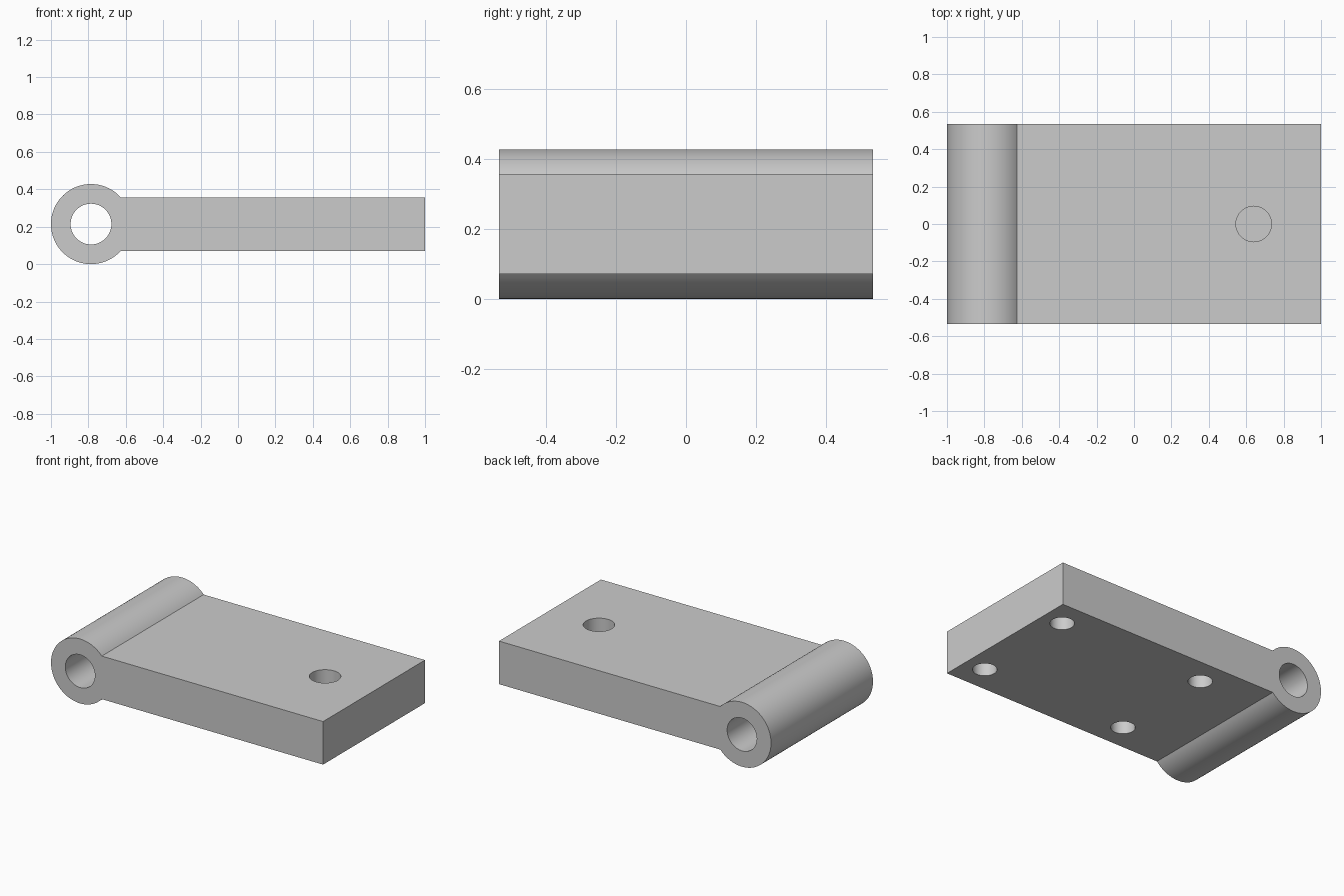
import bpy, bmesh, math
from mathutils import Matrix, Vector

cube = bpy.data.objects.get("Cube")
if cube:
    bpy.data.objects.remove(cube, do_unlink=True)

HALF_DEPTH = 0.535
BARREL_X, BARREL_Z, BARREL_R, PIN_R = -0.786, 0.214, 0.214, 0.109
PLATE_BOTTOM, PLATE_TOP = 0.071, 0.357

grey = bpy.data.materials.new("plain grey")
grey.use_nodes = True
colour = (0.6, 0.6, 0.6, 1)
grey.diffuse_color = colour
grey.node_tree.nodes["Principled BSDF"].inputs["Base Color"].default_value = colour


def add_object(name, bm):
    bmesh.ops.recalc_face_normals(bm, faces=bm.faces[:])
    mesh = bpy.data.meshes.new(name)
    bm.to_mesh(mesh)
    bm.free()
    mesh.materials.append(grey)
    obj = bpy.data.objects.new(name, mesh)
    bpy.context.collection.objects.link(obj)
    return obj


def drill(target, name, centre, radius, length, axis="Z"):
    """Cut a round hole and discard the cutter."""
    bm = bmesh.new()
    turn = Matrix.Rotation(math.pi / 2, 4, "X") if axis == "Y" else Matrix()
    bmesh.ops.create_cone(bm, cap_ends=True, segments=64, radius1=radius,
                          radius2=radius, depth=length,
                          matrix=Matrix.Translation(centre) @ turn)
    cutter = add_object(name, bm)
    cutter.hide_render = True
    mod = target.modifiers.new(name, "BOOLEAN")
    mod.operation = "DIFFERENCE"
    mod.solver = "EXACT"
    mod.object = cutter
    bpy.context.view_layer.objects.active = target
    bpy.ops.object.modifier_apply(modifier=mod.name)
    bpy.data.objects.remove(cutter, do_unlink=True)


# Hinge leaf: plate and barrel share one side profile, extruded front to back
start = math.asin((PLATE_TOP - BARREL_Z) / BARREL_R)
steps = 72
profile = [(1, PLATE_BOTTOM), (1, PLATE_TOP)]
for i in range(steps + 1):
    a = start + (2 * math.pi - 2 * start) * i / steps
    profile.append((BARREL_X + BARREL_R * math.cos(a),
                    BARREL_Z + BARREL_R * math.sin(a)))
bm = bmesh.new()
face = bm.faces.new([bm.verts.new((x, -HALF_DEPTH, z)) for x, z in profile])
side = bmesh.ops.extrude_face_region(bm, geom=[face])
bmesh.ops.translate(bm, vec=(0, 2 * HALF_DEPTH, 0),
                    verts=[v for v in side["geom"] if isinstance(v, bmesh.types.BMVert)])
leaf = add_object("hinge_leaf", bm)

# Pin bore through the barrel
drill(leaf, "pin_bore", Vector((BARREL_X, 0, BARREL_Z)), PIN_R, 3 * HALF_DEPTH, "Y")

# Blind hole in the top
drill(leaf, "top_hole", Vector((0.64, 0, PLATE_TOP)), 0.095, 0.4)

# Four blind mounting holes underneath
for x in (-0.214, 0.857):
    for y in (-0.357, 0.357):
        drill(leaf, "mounting_hole", Vector((x, y, PLATE_BOTTOM)), 0.073, 0.36)

# Smooth the round walls, keep the edges crisp
bpy.ops.object.select_all(action="DESELECT")
leaf.select_set(True)
bpy.context.view_layer.objects.active = leaf
bpy.ops.object.shade_smooth_by_angle(angle=math.radians(30))
